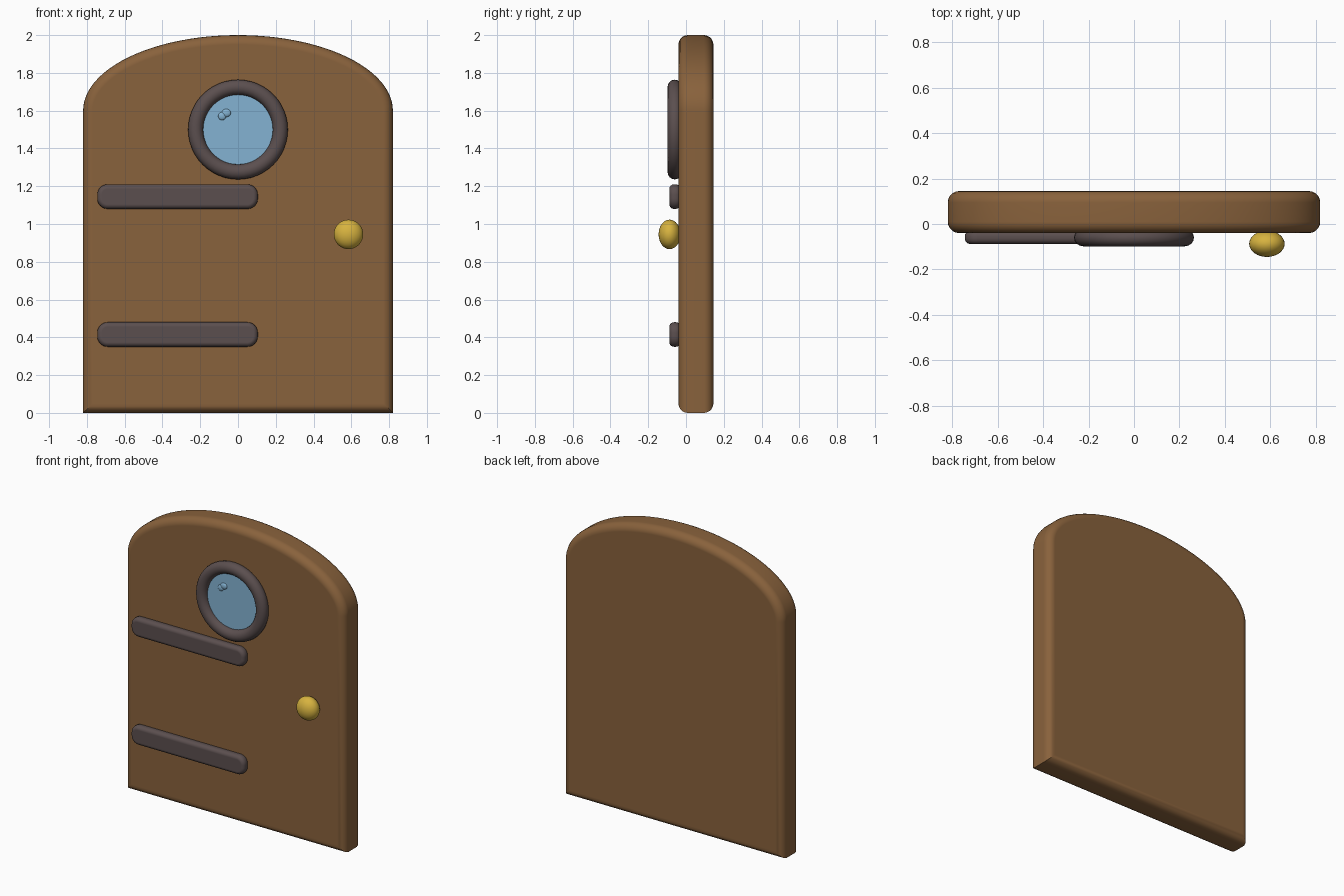
import bpy, bmesh
from math import sin, cos, pi, radians
from mathutils import Matrix, Vector

cube = bpy.data.objects.get("Cube")
if cube:
    bpy.data.objects.remove(cube, do_unlink=True)


def material(name, rgb):
    mat = bpy.data.materials.new(name)
    mat.use_nodes = True
    mat.diffuse_color = (*rgb, 1)
    mat.node_tree.nodes["Principled BSDF"].inputs["Base Color"].default_value = (*rgb, 1)
    return mat


wood = material("brown wood", (0.25, 0.122, 0.045))
iron = material("dark iron", (0.105, 0.078, 0.078))
glass = material("blue glass", (0.23, 0.45, 0.65))
brass = material("yellow brass", (0.68, 0.45, 0.05))


def finish(name, bm, mat, weighted=False):
    bmesh.ops.recalc_face_normals(bm, faces=bm.faces)
    mesh = bpy.data.meshes.new(name)
    bm.to_mesh(mesh)
    bm.free()
    mesh.materials.append(mat)
    mesh.shade_smooth()
    mesh.set_sharp_from_angle(angle=radians(35))
    obj = bpy.data.objects.new(name, mesh)
    bpy.context.collection.objects.link(obj)
    if weighted:
        mod = obj.modifiers.new("flat faces", "WEIGHTED_NORMAL")
        mod.keep_sharp = True
    return obj


def slab(name, outline, front, back, bevel, mat, segments=5):
    """Upright plate from an x-z outline, rounded along its front and back rims."""
    bm = bmesh.new()
    face = bm.faces.new([bm.verts.new((x, front, z)) for x, z in outline])
    ext = bmesh.ops.extrude_face_region(bm, geom=[face], use_keep_orig=True)
    moved = [v for v in ext["geom"] if isinstance(v, bmesh.types.BMVert)]
    bmesh.ops.translate(bm, verts=moved, vec=(0, back - front, 0))
    if bevel:
        rims = [e for e in bm.edges if abs(e.verts[0].co.y - e.verts[1].co.y) < 1e-5]
        bmesh.ops.recalc_face_normals(bm, faces=bm.faces)
        bmesh.ops.bevel(bm, geom=rims, offset=bevel, segments=segments,
                        profile=0.5, affect="EDGES", clamp_overlap=False)
    return finish(name, bm, mat, True)


def arc(cx, cz, rx, rz, start, end, steps):
    return [(cx + rx * cos(radians(start + (end - start) * i / steps)),
             cz + rz * sin(radians(start + (end - start) * i / steps)))
            for i in range(steps + 1)]


def ball(name, centre, radii, mat):
    bm = bmesh.new()
    bmesh.ops.create_uvsphere(bm, u_segments=32, v_segments=16, radius=1,
                              matrix=Matrix.Translation(centre) @ Matrix.Diagonal((*radii, 1)))
    return finish(name, bm, mat)


# Arched door panel
slab("door_panel", [(-0.82, 0), (0.82, 0)] + arc(0, 1.6, 0.82, 0.4, 0, 180, 48),
     -0.04, 0.145, 0.05, wood)

# Hinge straps with rounded ends
for name, z in (("lower_strap", 0.415), ("upper_strap", 1.145)):
    r, half = 0.055, 0.065
    left, right = -0.745 + r, 0.105 - r
    d = half - r
    outline = (arc(right, z - d, r, r, -90, 0, 8) + arc(right, z + d, r, r, 0, 90, 8)
               + arc(left, z + d, r, r, 90, 180, 8) + arc(left, z - d, r, r, 180, 270, 8))
    slab(name, outline, -0.088, -0.03, 0.024, iron, 4)

# Round window frame: flattened ring
bm = bmesh.new()
around, section = 48, 16
rings = []
for i in range(around):
    a = 2 * pi * i / around
    ring = []
    for j in range(section):
        b = 2 * pi * j / section
        r = 0.224 + 0.04 * cos(b)
        ring.append(bm.verts.new((r * cos(a), -0.06 + 0.038 * sin(b), 1.5 + r * sin(a))))
    rings.append(ring)
for i in range(around):
    p, q = rings[i], rings[(i + 1) % around]
    for j in range(section):
        k = (j + 1) % section
        bm.faces.new((p[j], p[k], q[k], q[j]))
finish("window_frame", bm, iron)

# Window pane and its small raised glint
slab("window_pane", arc(0, 1.5, 0.2, 0.2, 0, 352.5, 47), -0.062, -0.03, 0, glass)
ball("glint_large", (-0.062, -0.062, 1.588), (0.024, 0.01, 0.021), glass)
ball("glint_small", (-0.084, -0.062, 1.571), (0.021, 0.01, 0.021), glass)

# Door knob
ball("door_knob", (0.585, -0.087, 0.945), (0.078, 0.058, 0.078), brass)
